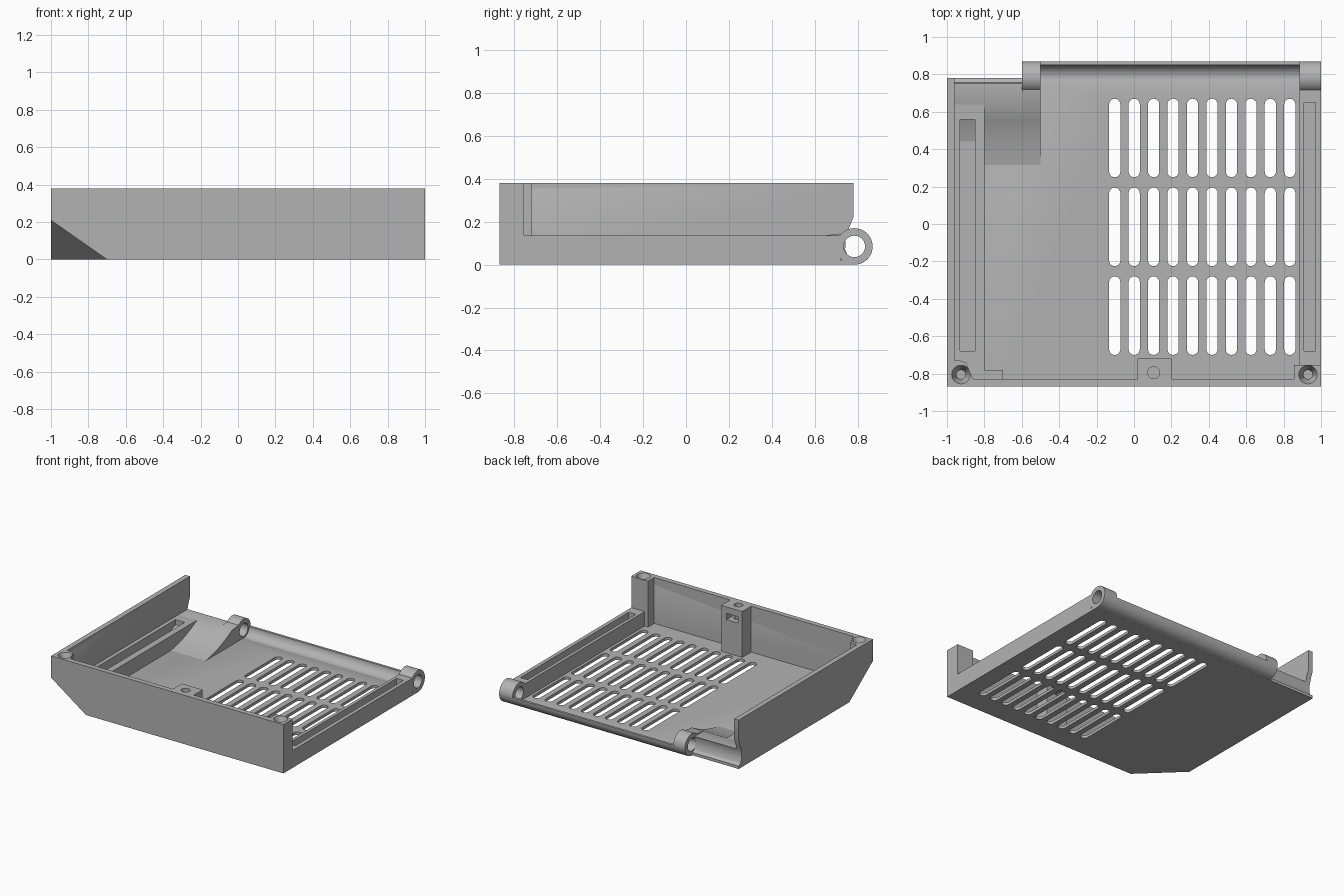
import bpy, bmesh, math
from mathutils import Vector

if "Cube" in bpy.data.objects:
    bpy.data.objects.remove(bpy.data.objects["Cube"])

grey = bpy.data.materials.new("plain grey")
grey.use_nodes = True
grey.diffuse_color = (0.45, 0.45, 0.45, 1)
grey.node_tree.nodes["Principled BSDF"].inputs["Base Color"].default_value = grey.diffuse_color

TOP, RAIL, FLOOR, WALL = 0.38, 0.135, 0.022, 0.04
FRONT, BACK = -0.87, 0.78
HINGE_Y, HINGE_Z, HINGE_R = 0.785, 0.085, 0.085
parts = []


def finish(name, bm, part=True):
    bmesh.ops.recalc_face_normals(bm, faces=bm.faces)
    mesh = bpy.data.meshes.new(name)
    bm.to_mesh(mesh)
    bm.free()
    mesh.materials.append(grey)
    ob = bpy.data.objects.new(name, mesh)
    bpy.context.collection.objects.link(ob)
    if part:
        parts.append(ob)
    return ob


def add_prism(bm, profile, lo, hi, axis):
    """Extrude a 2D profile along x (profile in y, z) or z (profile in x, y)."""
    def place(p, t):
        return (t, p[0], p[1]) if axis == "x" else (p[0], p[1], t)
    a = [bm.verts.new(place(p, lo)) for p in profile]
    b = [bm.verts.new(place(p, hi)) for p in profile]
    bm.faces.new(a)
    bm.faces.new(b)
    for i in range(len(a)):
        j = (i + 1) % len(a)
        bm.faces.new((a[i], a[j], b[j], b[i]))


def prism(name, profile, lo, hi, axis="x", part=True):
    bm = bmesh.new()
    add_prism(bm, profile, lo, hi, axis)
    return finish(name, bm, part)


def rect(x0, x1, y0, y1):
    return [(x0, y0), (x1, y0), (x1, y1), (x0, y1)]


def box(name, x0, x1, y0, y1, z0, z1, part=True):
    return prism(name, rect(x0, x1, y0, y1), z0, z1, "z", part)


def arc(cx, cy, r, start, end, n=16):
    angles = [math.radians(start + (end - start) * i / n) for i in range(n + 1)]
    return [(cx + r * math.cos(t), cy + r * math.sin(t)) for t in angles]


def cut(ob, cutter):
    """Subtract the cutter, bake the result and drop the cutter."""
    mod = ob.modifiers.new("cut", "BOOLEAN")
    mod.operation, mod.solver, mod.object = "DIFFERENCE", "EXACT", cutter
    cutter.hide_render = True
    bpy.context.view_layer.update()
    graph = bpy.context.evaluated_depsgraph_get()
    mesh = bpy.data.meshes.new_from_object(ob.evaluated_get(graph))
    ob.modifiers.clear()
    ob.data = mesh
    bpy.data.objects.remove(cutter)


def trim_corner(ob):
    """Slice off the slanted lower corner and cap the opening."""
    p = [Vector(v) for v in ((-1, FRONT, 0.21), (-0.7, FRONT, 0), (-1, -0.58, 0))]
    normal = (p[1] - p[0]).cross(p[2] - p[0]).normalized()
    if normal.z > 0:
        normal.negate()
    bm = bmesh.new()
    bm.from_mesh(ob.data)
    bmesh.ops.bisect_plane(bm, geom=bm.verts[:] + bm.edges[:] + bm.faces[:],
                           plane_co=p[0], plane_no=normal, clear_outer=True)
    bmesh.ops.holes_fill(bm, edges=[e for e in bm.edges if e.is_boundary], sides=0)
    bmesh.ops.recalc_face_normals(bm, faces=bm.faces)
    bm.to_mesh(ob.data)
    bm.free()


def screw_hole(name, x, y, r, depth, sink=0):
    """Round cutter, widened at the top when sink is set."""
    bm = bmesh.new()
    add_prism(bm, arc(x, y, r, 0, 345, 23), TOP - depth, TOP + 0.02, "z")
    cutter = finish(name, bm, False)
    if not sink:
        return [cutter]
    bm = bmesh.new()
    add_prism(bm, arc(x, y, r, 0, 345, 23), TOP - 0.06, TOP + 0.01, "z")
    for v in bm.verts:
        if v.co.z > TOP:
            v.co.x = x + (v.co.x - x) * sink / r
            v.co.y = y + (v.co.y - y) * sink / r
    return [cutter, finish(name + "_sink", bm, False)]


# Floor with three rows of rounded vent slots
floor = box("floor", -1, 1, FRONT, BACK, 0, FLOOR)
trim_corner(floor)
bm = bmesh.new()
for col in range(10):
    x = -0.103 + col * 0.104
    for low in (-0.70, -0.225, 0.25):
        slot = arc(x, low + 0.39, 0.03, 0, 180, 10) + arc(x, low + 0.03, 0.03, 180, 360, 10)
        add_prism(bm, slot, -0.1, 0.1, "z")
cut(floor, finish("vent_cutter", bm, False))

# Tall walls, the side one scooped at the rear for the mating hinge
front_wall = box("front_wall", -1, 1, FRONT, FRONT + WALL, 0, TOP)
scoop = [(0.745, 0.12), (0.742, 0.07), (0.757, 0.035), (BACK, 0.02), (BACK, 0)]
side_wall = prism("tall_side_wall",
                  [(FRONT, 0), (FRONT, TOP), (BACK, TOP), (BACK, 0.22), (0.76, 0.17)] + scoop,
                  -1, -1 + WALL)

# Ledge along the tall wall, and the ramp rising to it at the rear
ledge = box("tall_side_ledge", -0.97, -0.8, -0.84, 0.64, 0, RAIL)
corner_block = box("corner_block", -0.97, -0.7, -0.84, -0.78, 0, RAIL)
ramp = [(0.25, 0.01), (0.36, 0.03), (0.46, 0.055), (0.55, 0.09), (0.64, RAIL)]
prism("rear_ramp", ramp + [(0.75, RAIL)] + scoop + [(0.25, 0)], -0.97, -0.6)
prism("knuckle_gusset", ramp + [(0.72, 0.145), (0.72, 0)], -0.6, -0.5)

# Low rail on the open side
rail = box("low_side_rail", 0.885, 1, -0.84, 0.72, 0, RAIL)

# Corner posts and the middle post
left_post = prism("tall_corner_post",
                  [(-1, FRONT), (-0.86, FRONT), (-0.86, -0.83), (-0.9, -0.74), (-0.93, -0.73),
                   (-1, -0.73)], 0, TOP, "z")
right_post = box("low_corner_post", 0.855, 1, FRONT, -0.755, 0, TOP)
middle_post = box("middle_post", 0.02, 0.2, -0.85, -0.72, 0, TOP)

for ob in (front_wall, side_wall, ledge, corner_block, left_post):
    trim_corner(ob)

# Grooves, screw holes and nut window
cut(ledge, box("groove_cutter", -0.93, -0.85, -0.68, 0.56, 0.05, 0.3, False))
cut(rail, box("groove_cutter", 0.91, 0.97, -0.68, 0.65, 0.04, 0.3, False))
for x, post in ((-0.925, left_post), (0.93, right_post)):
    for hole in screw_hole("corner_hole", x, -0.805, 0.024, 0.2, 0.054):
        for ob in (front_wall, side_wall):
            copy = hole.copy()
            bpy.context.collection.objects.link(copy)
            cut(ob, copy)
        cut(post, hole)
for hole in screw_hole("middle_hole", 0.105, -0.795, 0.032, 0.16):
    cut(middle_post, hole)
cut(middle_post, box("nut_cutter", 0.055, 0.155, -0.82, -0.6, 0.28, 0.33, False))

# Hinge: curled rear edge between two bored knuckles
prism("curled_rear_edge",
      arc(HINGE_Y, HINGE_Z, HINGE_R, -95, 0) + arc(HINGE_Y, HINGE_Z, 0.066, 0, -95), -0.5, 0.885)
for name, x0, x1 in (("inner_knuckle", -0.6, -0.5), ("outer_knuckle", 0.885, 1)):
    for half, start in (("upper", 0), ("lower", 180)):
        prism(half + "_" + name,
              arc(HINGE_Y, HINGE_Z, HINGE_R, start, start + 180, 20)
              + arc(HINGE_Y, HINGE_Z, 0.05, start + 180, start, 20), x0, x1)
# Clear the bore through floor and rail ends
for ob in (floor, rail):
    cut(ob, prism("bore_cutter", arc(HINGE_Y, HINGE_Z, 0.066, 0, 345, 23), -0.6, 1.1, "x", False))

# Smooth curved faces, keep hard edges crisp
bpy.ops.object.select_all(action="DESELECT")
for ob in parts:
    ob.select_set(True)
bpy.context.view_layer.objects.active = floor
bpy.ops.object.shade_smooth_by_angle(angle=math.radians(30))
